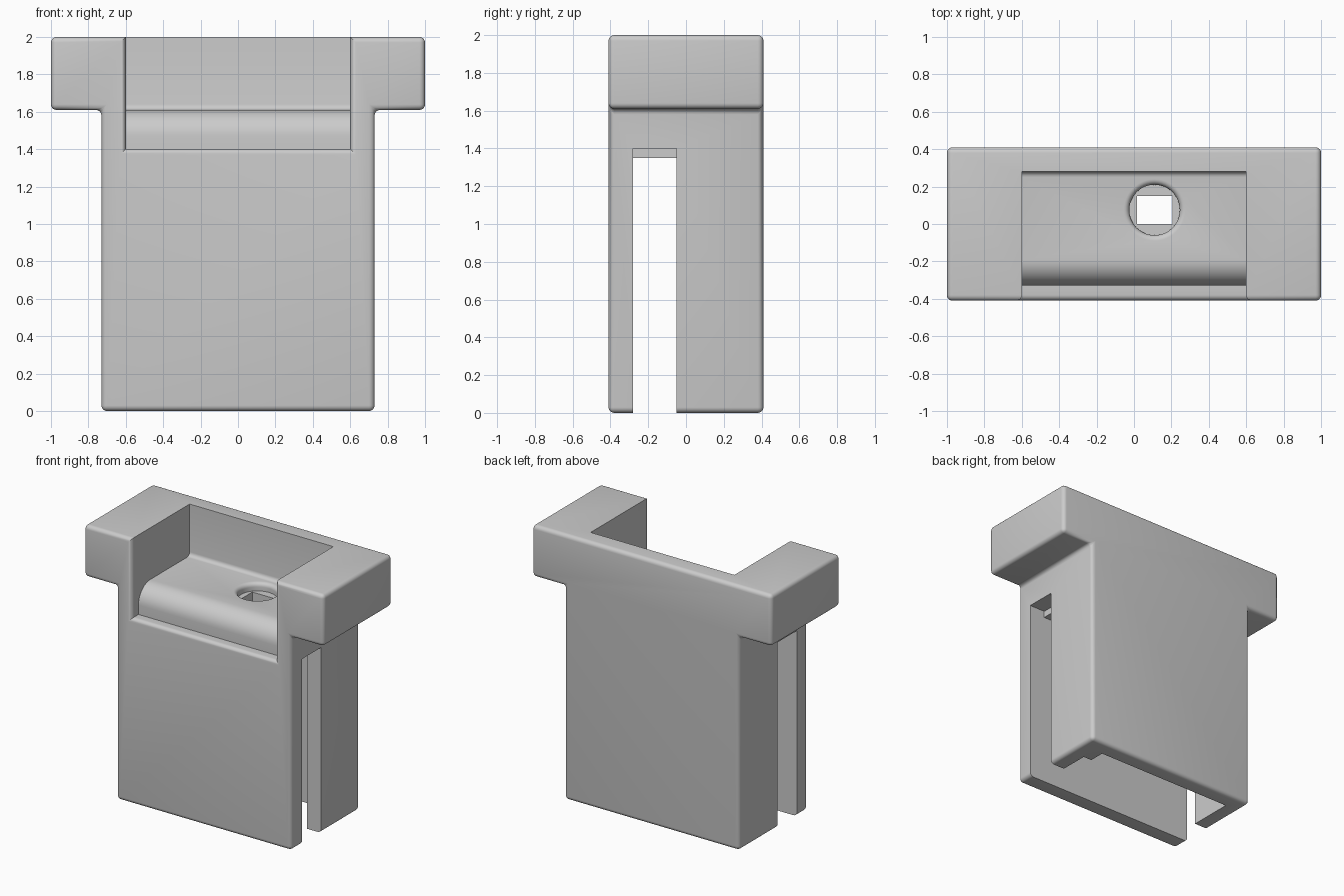
import bpy, bmesh, math
from mathutils import Vector

cube = bpy.data.objects.get("Cube")
if cube:
    bpy.data.objects.remove(cube, do_unlink=True)

grey = bpy.data.materials.new("light_grey")
grey.use_nodes = True
grey.diffuse_color = (0.6, 0.6, 0.6, 1)
grey.node_tree.nodes["Principled BSDF"].inputs["Base Color"].default_value = (0.6, 0.6, 0.6, 1)


def prism(name, outline, axis, low, high):
    """Extrude an outline along an axis; the outline holds the other two coordinates in order."""
    def place(p, depth):
        co = list(p)
        co.insert(axis, depth)
        return co
    bm = bmesh.new()
    face = bm.faces.new([bm.verts.new(place(p, low)) for p in outline])
    moved = bmesh.ops.extrude_face_region(bm, geom=[face])["geom"]
    shift = Vector(place((0, 0), high - low))
    bmesh.ops.translate(bm, vec=shift, verts=[v for v in moved if isinstance(v, bmesh.types.BMVert)])
    bmesh.ops.recalc_face_normals(bm, faces=bm.faces)
    mesh = bpy.data.meshes.new(name)
    bm.to_mesh(mesh)
    bm.free()
    mesh.materials.append(grey)
    obj = bpy.data.objects.new(name, mesh)
    bpy.context.collection.objects.link(obj)
    return obj


def box(name, x0, x1, y0, y1, z0, z1):
    return prism(name, [(x0, y0), (x1, y0), (x1, y1), (x0, y1)], 2, z0, z1)


def arc(cy, cz, r, start, end, steps=10):
    angles = [math.radians(start + (end - start) * i / steps) for i in range(steps + 1)]
    return [(cy + r * math.cos(a), cz + r * math.sin(a)) for a in angles]


def cut(target, cutter):
    mod = target.modifiers.new("cut", "BOOLEAN")
    mod.operation = "DIFFERENCE"
    mod.solver = "EXACT"
    mod.object = cutter
    bpy.context.view_layer.objects.active = target
    bpy.ops.object.modifier_apply(modifier=mod.name)
    bpy.data.objects.remove(cutter, do_unlink=True)


# T-shaped body
HALF, STEM, DEPTH = 1.0, 0.73, 0.41
right = [(STEM, 0), (STEM, 1.61), (HALF, 1.61), (HALF, 2)]
body = prism("bracket_body", right + [(-x, z) for x, z in reversed(right)], 1, -DEPTH, DEPTH)

# Top pocket with front ledge, rounded saddle and filleted back
pocket = [(-0.6, 2.2), (-0.6, 1.4), (-0.33, 1.4)]
pocket += arc(-0.19, 1.47, 0.14, 180, 90)
pocket += arc(0.25, 1.64, 0.03, 270, 360, 5) + [(0.28, 2.2)]
cut(body, prism("pocket_cutter", pocket, 0, -0.6, 0.6))

# Round the outer edges, leaving the top side edges crisp
bm = bmesh.new()
bm.from_mesh(body.data)
bmesh.ops.dissolve_limit(bm, angle_limit=0.01, verts=bm.verts, edges=bm.edges)


def is_rounded(edge):
    a, b = (v.co for v in edge.verts)

    def on(axis, value):
        return all(abs(abs(p[axis]) - value) < 0.002 for p in (a, b))
    if on(1, DEPTH):
        return True
    lower = on(2, 0) or (on(2, 1.61) and on(0, HALF))
    return lower


bmesh.ops.bevel(bm, geom=[e for e in bm.edges if is_rounded(e)], offset=0.03,
                offset_type="OFFSET", segments=5, profile=0.5, affect="EDGES", clamp_overlap=True)
bm.to_mesh(body.data)
bm.free()

# Side slot, inner cavity with a corner post
cut(body, box("slot_right_cutter", 0.6, 1.2, -0.28, -0.05, -0.2, 1.4))
cut(body, box("slot_left_cutter", -1.2, -0.6, -0.28, -0.05, -0.2, 1.4))
cavity = [(-0.61, -0.28), (0.61, -0.28), (0.61, 0.17), (0.54, 0.17), (0.54, 0.29), (-0.61, 0.29)]
cut(body, prism("cavity_cutter", cavity, 2, -0.2, 1.35))

# Round recess with a flared rim, and the square opening beneath it
recess = box("recess_cutter", 0, 1, 0, 1, 0, 1)
bm = bmesh.new()
profile = [(0, 1.55), (0.135, 1.55)] + arc(0.165, 1.58, 0.03, 180, 90, 5) + [(0.165, 1.7), (0, 1.7)]
points = [bm.verts.new((r, 0, z)) for r, z in profile]
edges = [bm.edges.new(pair) for pair in zip(points, points[1:])]
bmesh.ops.spin(bm, geom=points + edges, axis=(0, 0, 1), cent=(0, 0, 0), angle=math.tau, steps=48)
bmesh.ops.remove_doubles(bm, verts=bm.verts, dist=0.0005)
bmesh.ops.translate(bm, vec=(0.11, 0.075, 0), verts=bm.verts)
bmesh.ops.recalc_face_normals(bm, faces=bm.faces)
bm.to_mesh(recess.data)
bm.free()
cut(body, recess)
cut(body, box("square_cutter", 0.015, 0.205, 0, 0.15, 1.2, 1.6))

# Smooth the curves, keep the corners sharp
bpy.ops.object.select_all(action="DESELECT")
body.select_set(True)
bpy.context.view_layer.objects.active = body
bpy.ops.object.shade_smooth_by_angle(angle=math.radians(35))
